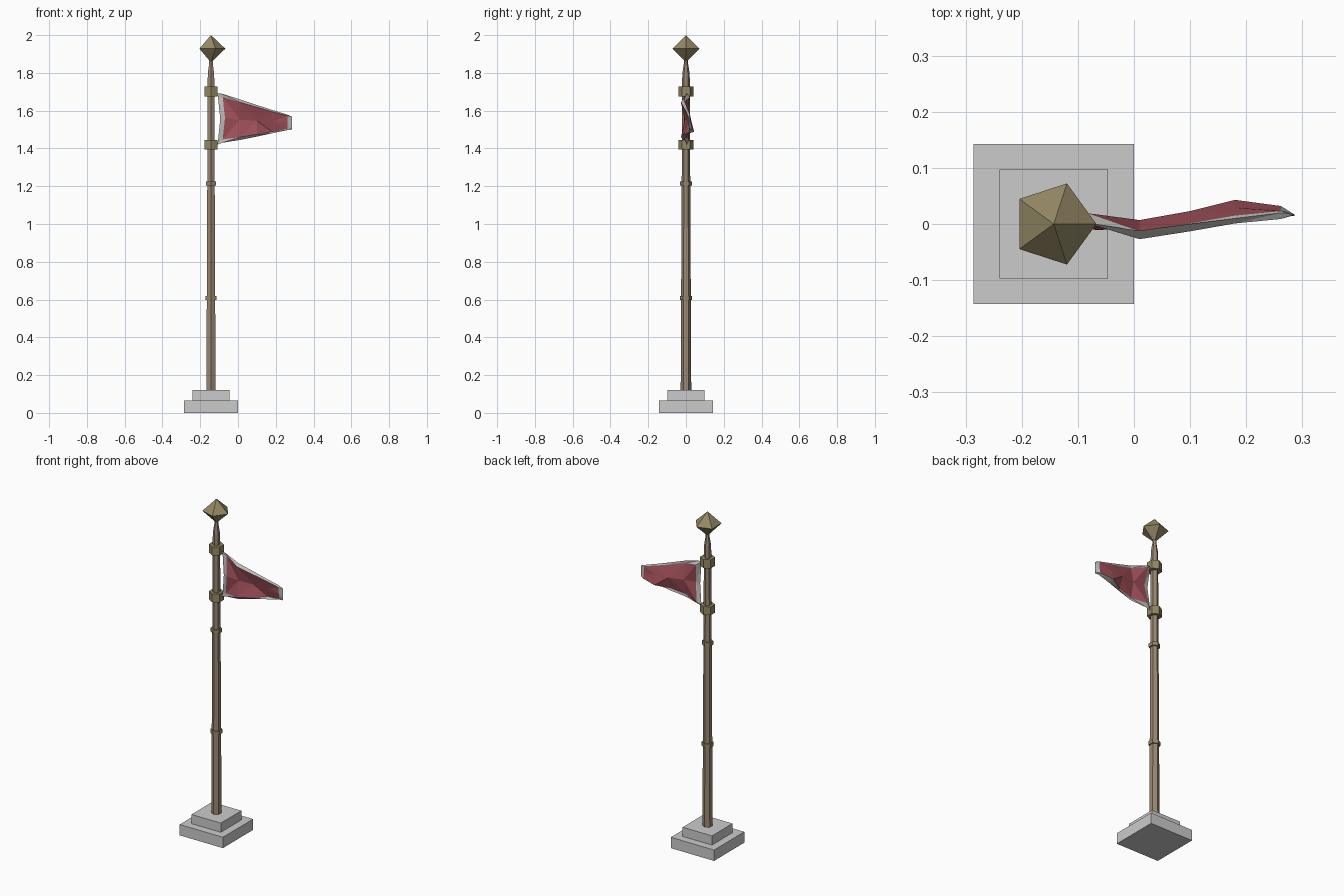
import bpy, bmesh, math

if "Cube" in bpy.data.objects:
    bpy.data.objects.remove(bpy.data.objects["Cube"])

PX = -0.143  # pole axis


def material(name, rgb):
    m = bpy.data.materials.new(name)
    m.diffuse_color = (*rgb, 1)
    m.use_nodes = True
    m.node_tree.nodes["Principled BSDF"].inputs["Base Color"].default_value = m.diffuse_color
    return m


wood = material("wood", (0.32, 0.25, 0.17))
brass = material("brass", (0.30, 0.25, 0.13))
red = material("red_cloth", (0.35, 0.08, 0.10))
trim = material("grey_trim", (0.5, 0.5, 0.48))


def finish(name, bm, *mats):
    bmesh.ops.recalc_face_normals(bm, faces=bm.faces[:])
    me = bpy.data.meshes.new(name)
    bm.to_mesh(me)
    bm.free()
    for m in mats:
        me.materials.append(m)
    ob = bpy.data.objects.new(name, me)
    bpy.context.collection.objects.link(ob)
    return ob


def lathe(name, profile, sides, start, mat=None):
    """Faceted solid from (radius, z) pairs; radius 0 makes a point."""
    bm = bmesh.new()
    rings = []
    for r, z in profile:
        n = sides if r else 1
        rings.append([bm.verts.new((PX + r * math.cos(start + math.tau * i / sides),
                                    r * math.sin(start + math.tau * i / sides), z))
                      for i in range(n)])
    for a, b in zip(rings, rings[1:]):
        for i in range(sides):
            j = (i + 1) % sides
            quad = [a[i % len(a)], a[j % len(a)], b[j % len(b)], b[i % len(b)]]
            bm.faces.new(list(dict.fromkeys(quad)))
    for ring in (rings[0], rings[-1]):
        if len(ring) > 2:
            bm.faces.new(ring)
    return finish(name, bm, *([mat] if mat else []))


# Stepped square base
for name, half, z0, z1 in (("base_lower", 0.143, 0, 0.065), ("base_upper", 0.097, 0.065, 0.12)):
    r = half * math.sqrt(2)
    lathe(name, [(r, z0), (r, z1)], 4, math.pi / 4)

# Hexagonal tapering pole
lathe("pole", [(0.028, 0.12), (0.020, 1.77), (0.019, 1.80), (0.011, 1.85), (0.011, 1.88)], 6, math.pi / 2, wood)

# Thin rings and flag collars
for name, r, z0, z1 in (("ring_lower", 0.033, 0.598, 0.62), ("ring_upper", 0.031, 1.204, 1.226),
                        ("collar_lower", 0.04, 1.395, 1.445), ("collar_upper", 0.04, 1.675, 1.727)):
    lathe(name, [(r, z0), (r, z1)], 6, math.pi / 2, brass)

# Five-sided finial
lathe("finial", [(0, 1.855), (0.076, 1.928), (0, 2.0)], 5, 0, brass)

# Flag: columns of (x, bottom z, top z, fold depths from bottom to top)
columns = [
    (-0.110, 1.420, 1.692, (0.004, 0.006, 0.000, 0.006, 0.004)),
    (-0.085, 1.430, 1.690, (0.002, 0.010, -0.004, 0.012, 0.002)),
    (0.010, 1.445, 1.660, (-0.012, -0.019, 0.000, -0.020, -0.012)),
    (0.100, 1.463, 1.630, (0.004, -0.006, 0.016, -0.006, 0.000)),
    (0.180, 1.480, 1.604, (0.010, 0.036, 0.022, 0.008, 0.010)),
    (0.262, 1.497, 1.579, (0.018, 0.025, 0.018, 0.016, 0.020)),
    (0.286, 1.500, 1.568, (0.014, 0.017, 0.016, 0.016, 0.017)),
]
rows = (0, 0.07, 0.5, 0.93, 1)
bow = (0, 0.004, 0.016, 0.004, 0)
bm = bmesh.new()
nc, nr = len(columns), len(rows)
layers = ({}, {})
for i, (x, zb, zt, ys) in enumerate(columns):
    for j, t in enumerate(rows):
        edge = i in (0, nc - 1) or j in (0, nr - 1)
        xx = x + (bow[j] if i < 2 else 0)
        z = zb + (zt - zb) * t
        for s, layer in zip((-1, 1), layers):
            if edge and s == 1:
                layer[i, j] = layers[0][i, j]
            else:
                layer[i, j] = bm.verts.new((xx, ys[j] + (0 if edge else s * 0.007), z))
for layer in layers:
    for i in range(nc - 1):
        for j in range(nr - 1):
            a, b, c, d = (layer[k] for k in ((i, j), (i + 1, j), (i + 1, j + 1), (i, j + 1)))
            # diagonals run inward from each corner of the flag
            tris = ((a, b, c), (a, c, d)) if (j < 2) == (i < 3) else ((a, b, d), (b, c, d))
            border = i in (0, nc - 2) or j in (0, nr - 2)
            for tri in tris:
                bm.faces.new(tri).material_index = int(border)
finish("flag", bm, red, trim)
